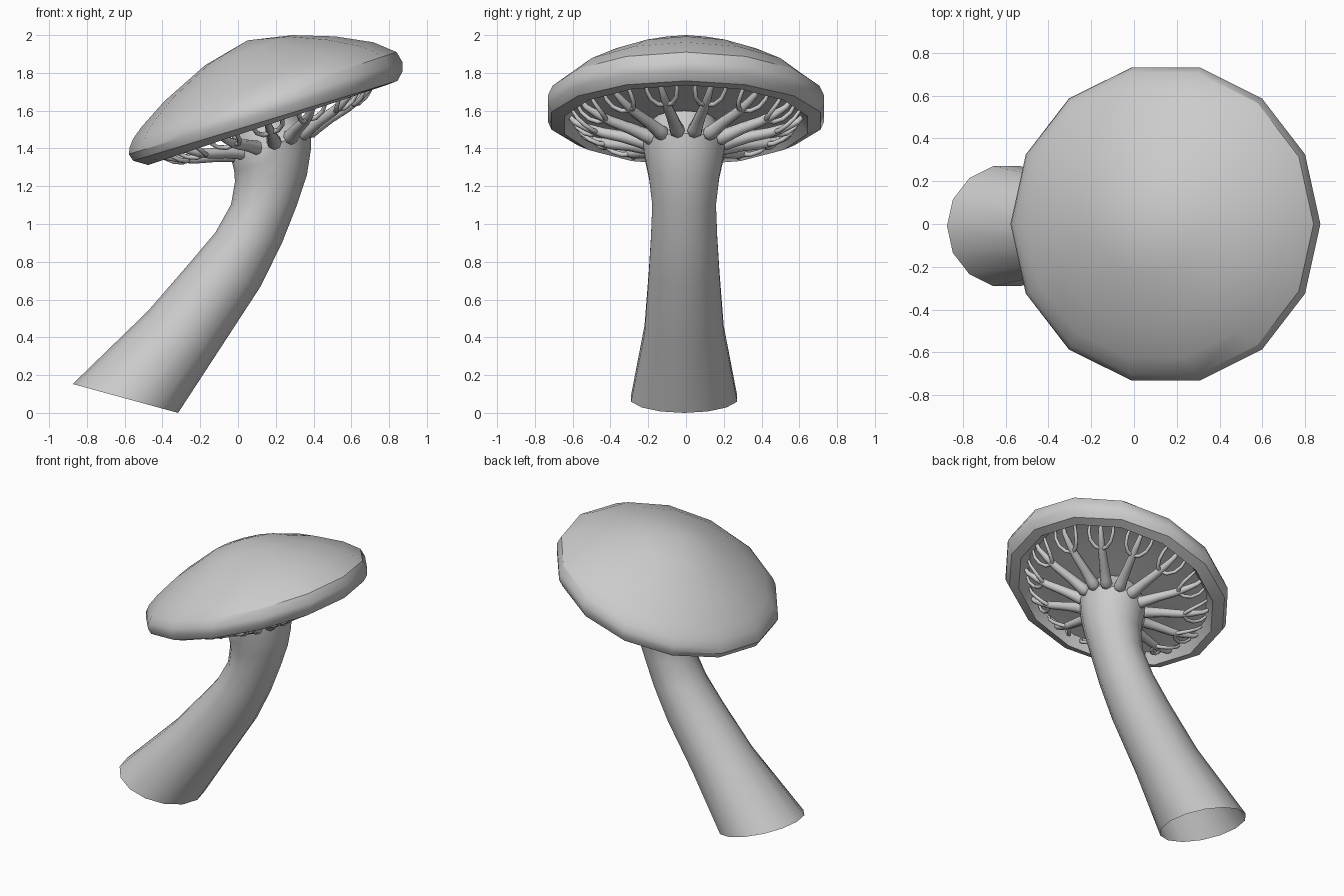
import bpy, bmesh
from math import sin, cos, pi, radians
from mathutils import Vector

if "Cube" in bpy.data.objects:
    bpy.data.objects.remove(bpy.data.objects["Cube"])

SIDES = 14


def loft(name, rings, end_point=None, close_start=True, smooth=30):
    """Skin tilted rings, each (left x, left z, right x, right z, y radius, y centre)."""
    bm = bmesh.new()
    loops = []
    for xl, zl, xr, zr, ry, cy in rings:
        mid = Vector(((xl + xr) / 2, cy, (zl + zr) / 2))
        half = Vector(((xr - xl) / 2, 0, (zr - zl) / 2))
        loops.append([bm.verts.new(mid + half * cos(2 * pi * i / SIDES)
                                   + Vector((0, ry * sin(2 * pi * i / SIDES), 0)))
                      for i in range(SIDES)])
    for a, b in zip(loops, loops[1:]):
        for i in range(SIDES):
            j = (i + 1) % SIDES
            bm.faces.new((a[i], a[j], b[j], b[i]))
    if close_start:
        bm.faces.new(loops[0])
    if end_point:
        tip = bm.verts.new(end_point)
        for i in range(SIDES):
            bm.faces.new((loops[-1][i], loops[-1][(i + 1) % SIDES], tip))
    bmesh.ops.recalc_face_normals(bm, faces=bm.faces[:])
    me = bpy.data.meshes.new(name)
    bm.to_mesh(me)
    bm.free()
    ob = bpy.data.objects.new(name, me)
    bpy.context.collection.objects.link(ob)
    bpy.context.view_layer.objects.active = ob
    ob.select_set(True)
    bpy.ops.object.shade_smooth_by_angle(angle=radians(smooth))
    ob.select_set(False)
    return ob


# Leaning, curved stem, open at the foot
loft("stem", [
    (-0.875, 0.153, -0.317, 0.0, 0.288, -0.01),
    (-0.476, 0.54, -0.095, 0.34, 0.215, -0.01),
    (-0.254, 0.796, 0.12, 0.67, 0.192, -0.01),
    (-0.12, 0.955, 0.233, 0.90, 0.18, -0.01),
    (-0.037, 1.103, 0.312, 1.10, 0.173, -0.01),
    (-0.016, 1.225, 0.365, 1.26, 0.19, -0.01),
    (-0.02, 1.28, 0.386, 1.395, 0.21, -0.01),
    (-0.04, 1.36, 0.386, 1.48, 0.225, -0.01),
    (-0.03, 1.49, 0.30, 1.60, 0.17, -0.01),
], close_start=False)

# Tilt frame of the underside of the cap
CENTRE = Vector((0.16, 0, 1.526))
TILT = radians(18.6)
U = Vector((cos(TILT), 0, sin(TILT)))
N = Vector((-sin(TILT), 0, cos(TILT)))


def place(r, ang, h):
    return CENTRE + U * r * cos(ang) + Vector((0, r * sin(ang), 0)) + N * h


def flat_ring(r, h):
    a, b = place(r, pi, h), place(r, 0, h)
    return (a.x, a.z, b.x, b.z, r, 0)


# Cap: hollow underside, rolled rim, dome
loft("cap", [
    flat_ring(0.2, 0.035), flat_ring(0.42, 0.065), flat_ring(0.61, 0.06),
    (-0.475, 1.312, 0.785, 1.735, 0.66, 0),
    (-0.555, 1.335, 0.845, 1.758, 0.73, 0),
    (-0.578, 1.37, 0.872, 1.81, 0.75, 0),
    (-0.574, 1.405, 0.872, 1.855, 0.75, 0),
    (-0.555, 1.452, 0.84, 1.91, 0.725, 0),
    (-0.51, 1.515, 0.717, 1.962, 0.64, 0),
    (-0.39, 1.65, 0.515, 1.993, 0.48, 0),
    (-0.175, 1.84, 0.29, 2.0, 0.24, 0),
], end_point=(0.05, 0, 1.972))

# Branching ribs under the cap: a tapered main strand and two side prongs each
cu = bpy.data.curves.new("ribs", 'CURVE')
cu.dimensions = '3D'
cu.bevel_depth = 1.0
cu.bevel_resolution = 2
cu.use_fill_caps = True


def strand(points, ang):
    """points: (radius from axis, sideways offset, height, thickness)."""
    sp = cu.splines.new('POLY')
    sp.points.add(len(points) - 1)
    side = Vector((-U.x * sin(ang), cos(ang), -U.z * sin(ang)))
    for p, (r, s, h, w) in zip(sp.points, points):
        p.co = (*(place(r, ang, h) + side * s), 1)
        p.radius = w
    sp.use_smooth = True


for k in range(SIDES):
    ang = 2 * pi * (k + 0.5) / SIDES
    strand([(0.175, 0, -0.10, 0.012), (0.185, 0, -0.102, 0.034), (0.21, 0, -0.10, 0.042),
            (0.24, 0, -0.092, 0.037), (0.33, 0, -0.068, 0.031), (0.44, 0, -0.045, 0.027),
            (0.52, 0, -0.018, 0.022), (0.59, 0, 0.015, 0.016), (0.62, 0, 0.05, 0.012)], ang)
    for sgn in (-1, 1):
        strand([(0.47, 0, -0.04, 0.014), (0.495, sgn * 0.04, -0.045, 0.013),
                (0.535, sgn * 0.07, -0.025, 0.012), (0.575, sgn * 0.082, 0.01, 0.011),
                (0.60, sgn * 0.08, 0.05, 0.009)], ang)

ribs = bpy.data.objects.new("ribs", cu)
bpy.context.collection.objects.link(ribs)
